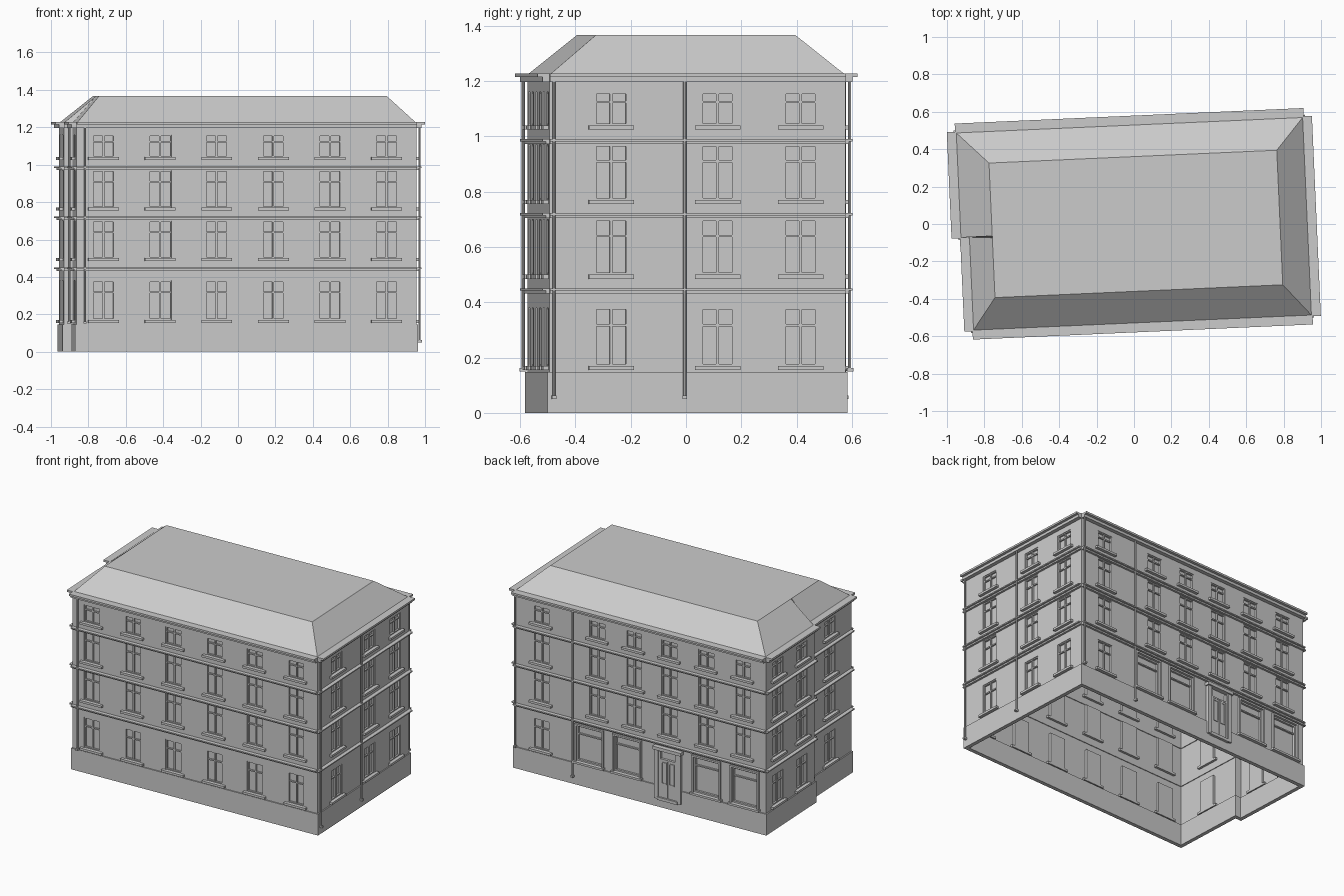
import bpy, bmesh, math
from mathutils import Matrix, Vector

if "Cube" in bpy.data.objects:
    bpy.data.objects.remove(bpy.data.objects["Cube"])

TURN = Matrix.Rotation(math.radians(2.55), 4, 'Z')
parts = {}


def bm_of(name):
    return parts.setdefault(name, bmesh.new())


def box(name, m, x0, x1, y0, y1, z0, z1):
    c = Vector(((x0 + x1) / 2, (y0 + y1) / 2, (z0 + z1) / 2))
    s = Matrix.Diagonal((x1 - x0, y1 - y0, z1 - z0, 1))
    bmesh.ops.create_cube(bm_of(name), size=1, matrix=m @ Matrix.Translation(c) @ s)


def face(name, m, pts):
    bm = bm_of(name)
    bm.faces.new([bm.verts.new(m @ Vector(p)) for p in pts])


def pipe(m, x, z0):
    bm = bm_of("downpipes")
    t = Matrix.Translation((x, -0.016, (z0 + 1.205) / 2))
    bmesh.ops.create_cone(bm, cap_ends=True, segments=8, radius1=0.006, radius2=0.006,
                          depth=1.205 - z0, matrix=m @ t)
    box("downpipes", m, x - 0.008, x + 0.008, -0.03, -0.006, z0, z0 + 0.012)


def wall_sheet(m, length, holes, depth):
    """Flat wall with rectangular openings, reveals and glass."""
    xs = sorted({0, length} | {v for h in holes for v in h[:2]})
    zs = sorted({0.14, 1.215} | {v for h in holes for v in h[2:]})
    for x0, x1 in zip(xs, xs[1:]):
        for z0, z1 in zip(zs, zs[1:]):
            cx, cz = (x0 + x1) / 2, (z0 + z1) / 2
            if not any(h[0] < cx < h[1] and h[2] < cz < h[3] for h in holes):
                face("walls", m, [(x0, 0, z0), (x1, 0, z0), (x1, 0, z1), (x0, 0, z1)])
    for a, b, c, d in holes:
        ring = [(a, c), (b, c), (b, d), (a, d)]
        for (px, pz), (qx, qz) in zip(ring, ring[1:] + ring[:1]):
            face("walls", m, [(px, 0, pz), (px, depth, pz), (qx, depth, qz), (qx, 0, qz)])
        face("window_glass", m, [(x, depth, z) for x, z in ring])


def frame(name, m, a, b, c, d, w, y0, y1):
    box(name, m, a, a + w, y0, y1, c, d)
    box(name, m, b - w, b, y0, y1, c, d)
    box(name, m, a + w, b - w, y0, y1, c, c + w)
    box(name, m, a + w, b - w, y0, y1, d - w, d)


def window(m, a, b, c, d):
    frame("window_frames", m, a, b, c, d, 0.007, 0.004, 0.016)
    x, z = (a + b) / 2, c + (d - c) * 0.7
    box("window_frames", m, x - 0.005, x + 0.005, 0.006, 0.016, c, d)
    box("window_frames", m, a, b, 0.006, 0.016, z - 0.004, z + 0.004)
    box("window_sills", m, a - 0.022, b + 0.022, -0.02, 0.016, c - 0.015, c)


def shop_window(m, a, b, c, d):
    frame("shopfronts", m, a - 0.012, b + 0.012, c - 0.012, d + 0.012, 0.012, -0.014, 0.016)
    frame("shopfronts", m, a, b, c, d, 0.01, 0.002, 0.016)
    z = d - 0.06
    box("shopfronts", m, a, b, 0.004, 0.016, z - 0.004, z + 0.004)
    box("shopfronts", m, a - 0.02, b + 0.02, -0.024, 0.0, c - 0.014, c)


def door(m, x):
    for s in (-1, 1):
        box("door_surround", m, x + s * 0.083 - 0.014, x + s * 0.083 + 0.014, -0.022, 0.016, 0.06, 0.40)
        box("door_leaves", m, x + s * 0.028 - 0.026, x + s * 0.028 + 0.026, -0.014, 0.016, 0.075, 0.33)
        frame("door_panels", m, x + s * 0.028 - 0.02, x + s * 0.028 + 0.02, 0.17, 0.32, 0.006, -0.018, -0.012)
        box("door_surround", m, x + s * 0.062 - 0.007, x + s * 0.062 + 0.007, -0.016, 0.016, 0.075, 0.39)
    box("door_surround", m, x - 0.069, x + 0.069, -0.016, 0.016, 0.33, 0.34)
    box("door_surround", m, x - 0.105, x + 0.105, -0.032, 0.016, 0.40, 0.422)
    box("door_step", m, x - 0.075, x + 0.075, -0.026, 0.0, 0.055, 0.075)


FLOORS = [(0.17, 0.38), (0.50, 0.70), (0.77, 0.97), (1.04, 1.16)]
# footprint corners, counter-clockwise from front left, with a step on the left side
A, B, C = (-0.888, -0.535), (0.932, -0.535), (0.932, 0.535)
D, E, F = (-0.934, 0.535), (-0.934, -0.035), (-0.888, -0.035)
back = [0.197, 0.615, 0.885, 1.15, 1.425, 1.695]
shops = [0.557, 0.837, 1.427, 1.71]
# each wall: start, end, window centres, shop windows, door, pipes (position, foot height)
WALLS = [
    (A, B, [0.144 + 0.303 * i for i in range(6)], [], None, [(0.045, 0.15)]),
    (B, C, [0.223, 0.608, 0.908], [], None, [(0.015, 0.05), (0.488, 0.05)]),
    (C, D, back, shops, 1.147, [(0.012, 0.15), (0.44, 0.05)]),
    (D, E, [0.14, 0.42], [], None, []),
    (E, F, [], [], None, []),
    (F, A, [0.25], [], None, [(0.02, 0.15)]),
]
for p, q, cols, shop_x, door_x, pipes in WALLS:
    p, q = Vector((*p, 0)), Vector((*q, 0))
    L = (q - p).length
    ang = math.atan2(q.y - p.y, q.x - p.x)
    m = TURN @ Matrix.Translation(p) @ Matrix.Rotation(ang, 4, 'Z')
    wins = [(x - 0.06, x + 0.06, z0, z1) for i, (z0, z1) in enumerate(FLOORS)
            for x in cols if not (i == 0 and shop_x and x > 0.3)]
    bays = [(x - 0.095, x + 0.095, 0.165, 0.41) for x in shop_x]
    wall_sheet(m, L, wins + bays, 0.016)
    for w in wins:
        window(m, *w)
    for w in bays:
        shop_window(m, *w)
    if door_x:
        door(m, door_x)
    for x, z in pipes:
        pipe(m, x, z)
    # string courses between floors and eaves cornice, two stepped bands each
    for z in (0.45, 0.722, 0.99):
        box("string_courses", m, 0, L, -0.026, 0.005, z - 0.008, z)
        box("string_courses", m, 0, L, -0.014, 0.005, z - 0.018, z - 0.008)
    box("eaves_cornice", m, 0, L, -0.044, 0.012, 1.215, 1.228)
    box("eaves_cornice", m, 0, L, -0.026, 0.012, 1.197, 1.215)


def outline(d):
    """Footprint offset outward by d."""
    sx, sy = (-1, 1, 1, -1, -1, -1), (-1, -1, 1, 1, -1, -1)
    return [(x + i * d, y + j * d) for (x, y), i, j in zip((A, B, C, D, E, F), sx, sy)]


def loft(name, loops):
    """Skin between successive loops of 3D points."""
    bm = bm_of(name)
    rings = [[bm.verts.new(TURN @ Vector(c)) for c in lp] for lp in loops]
    for r, s in zip(rings, rings[1:]):
        for i in range(len(r)):
            j = (i + 1) % len(r)
            bm.faces.new((r[i], r[j], s[j], s[i]))
    return rings


# plinth ring, open underneath the building
o, n = outline(0.008), outline(-0.018)
loft("plinth", [[(*c, z) for c in lp] for lp, z in
                ((n, 0.147), (n, 0), (o, 0), (o, 0.147), (n, 0.147))])

# hipped roof with a flat top
eave = [(*c, 1.226) for c in outline(-0.004)]
X0, X1, Y = -0.76, 0.78, 0.36
top = [(X0, -Y, 1.367), (X1, -Y, 1.367), (X1, Y, 1.367), (X0, Y, 1.367),
       (X0, -0.03, 1.367), (X0, -0.04, 1.367)]
rings = loft("roof", [eave, top])
bm_of("roof").faces.new(rings[1])

for name, bm in parts.items():
    bmesh.ops.remove_doubles(bm, verts=bm.verts, dist=1e-5) if name in ("walls", "plinth") else None
    bmesh.ops.recalc_face_normals(bm, faces=bm.faces) if name == "plinth" else None
    me = bpy.data.meshes.new(name)
    bm.to_mesh(me)
    bm.free()
    bpy.context.scene.collection.objects.link(bpy.data.objects.new(name, me))
